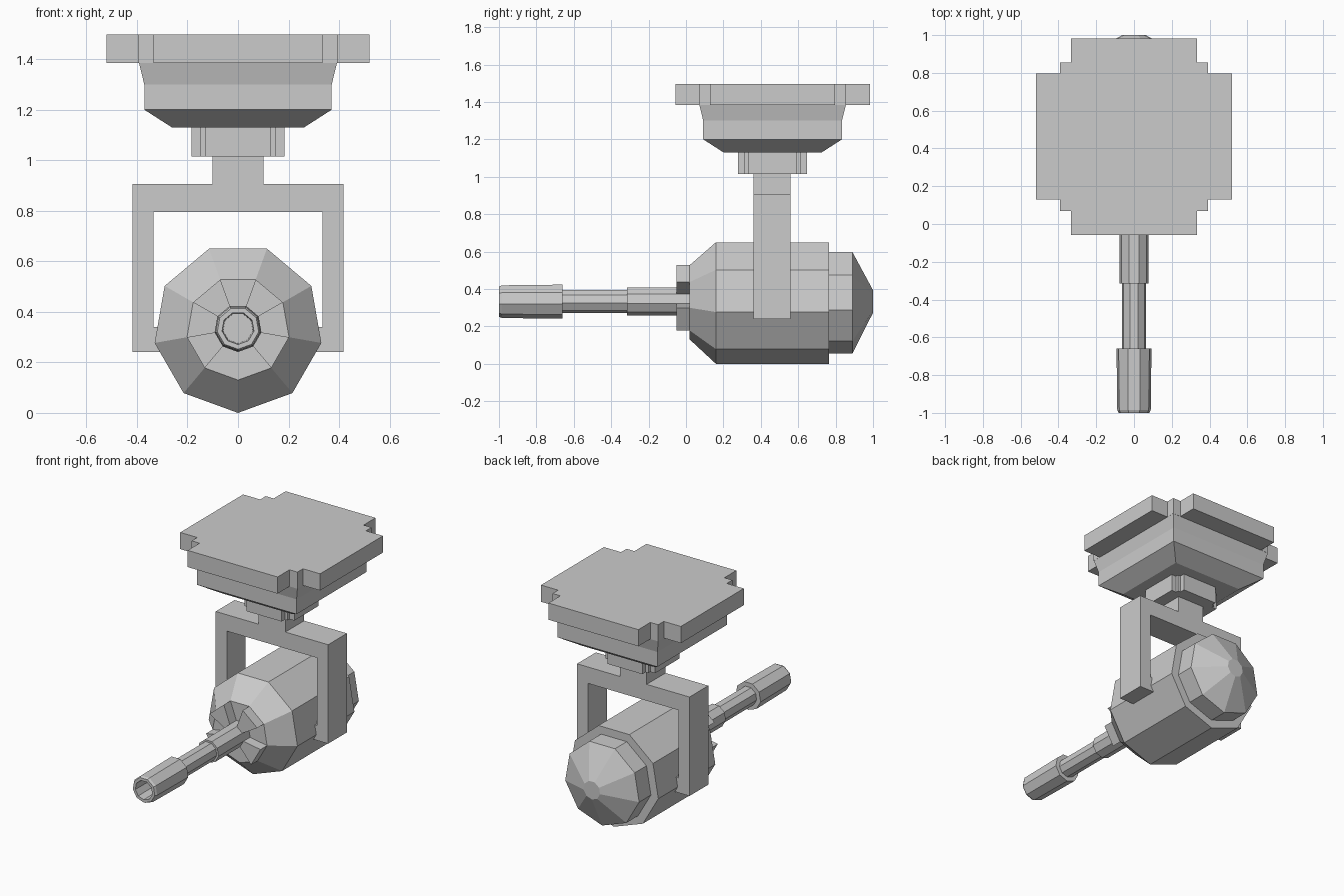
import bpy, bmesh
from math import sin, cos, radians

if "Cube" in bpy.data.objects:
    bpy.data.objects.remove(bpy.data.objects["Cube"])

AXIS_Z = 0.335   # height of the body / barrel axis
MID_Y = 0.463    # centre of the mount


def finish(name, bm):
    bmesh.ops.recalc_face_normals(bm, faces=bm.faces)
    me = bpy.data.meshes.new(name)
    bm.to_mesh(me)
    bm.free()
    ob = bpy.data.objects.new(name, me)
    bpy.context.collection.objects.link(ob)
    return ob


def loft(name, rings):
    """Skin equal-sized rings of points and cap both ends."""
    bm = bmesh.new()
    loops = [[bm.verts.new(p) for p in ring] for ring in rings]
    n = len(loops[0])
    for a, b in zip(loops, loops[1:]):
        for i in range(n):
            j = (i + 1) % n
            bm.faces.new((a[i], a[j], b[j], b[i]))
    bm.faces.new(loops[0])
    bm.faces.new(loops[-1])
    return finish(name, bm)


def polar(r, deg, y):
    return (r * cos(radians(deg)), y, AXIS_Z + r * sin(radians(deg)))


def turned(name, profile):
    """Nine-sided solid along y from (y, radius) pairs."""
    return loft(name, [[polar(r, -90 + 40 * k, y) for k in range(9)] for y, r in profile])


def stepped_plate(name, arm, step, outer, z0, z1):
    """Square plate with two-step notched corners."""
    quarter = [(outer, arm), (step, arm), (step, step), (arm, step), (arm, outer)]
    pts = []
    for _ in range(4):
        pts += quarter
        quarter = [(-y, x) for x, y in quarter]
    return loft(name, [[(x, y + MID_Y, z) for x, y in pts] for z in (z0, z1)])


# Body with rear dome
turned("body", [(0.02, 0.205), (0.16, 0.335), (0.765, 0.335), (0.765, 0.279),
                (0.89, 0.279), (1.0, 0.062)])

# Barrel with hollow muzzle
turned("barrel", [(0.05, 0.077), (-0.315, 0.077), (-0.315, 0.064), (-0.66, 0.064),
                  (-0.66, 0.094), (-0.985, 0.09), (-1.0, 0.083), (-1.0, 0.064),
                  (-0.85, 0.06)])

# Raised wedges around the barrel root
for i, a in enumerate((30, -50, 110, 190)):
    loft(f"barrel_collar_wedge_{i + 1}",
         [[polar(0.07, a, y), polar(0.205, a, y),
           polar(0.205, a + 40, y), polar(0.07, a + 40, y)] for y in (-0.05, 0.03)])

# Yoke: one extruded outline with post, arms and inward pivot pads
half = [(0.10, 1.03), (0.10, 0.905), (0.418, 0.905), (0.418, 0.24), (0.25, 0.24),
        (0.25, 0.34), (0.335, 0.34), (0.335, 0.795)]
outline = half + [(-x, z) for x, z in reversed(half)]
loft("yoke", [[(x, y, z) for x, z in outline] for y in (0.36, 0.56)])

# Ceiling mount
stepped_plate("mount_neck", 0.13, 0.15, 0.185, 1.015, 1.135)
loft("mount_tray", [[(sx * h, MID_Y + sy * h, z)
                     for sx, sy in ((-1, -1), (1, -1), (1, 1), (-1, 1))]
                    for z, h in ((1.13, 0.262), (1.20, 0.371), (1.30, 0.371), (1.39, 0.393))])
stepped_plate("mount_plate", 0.334, 0.393, 0.52, 1.385, 1.497)
